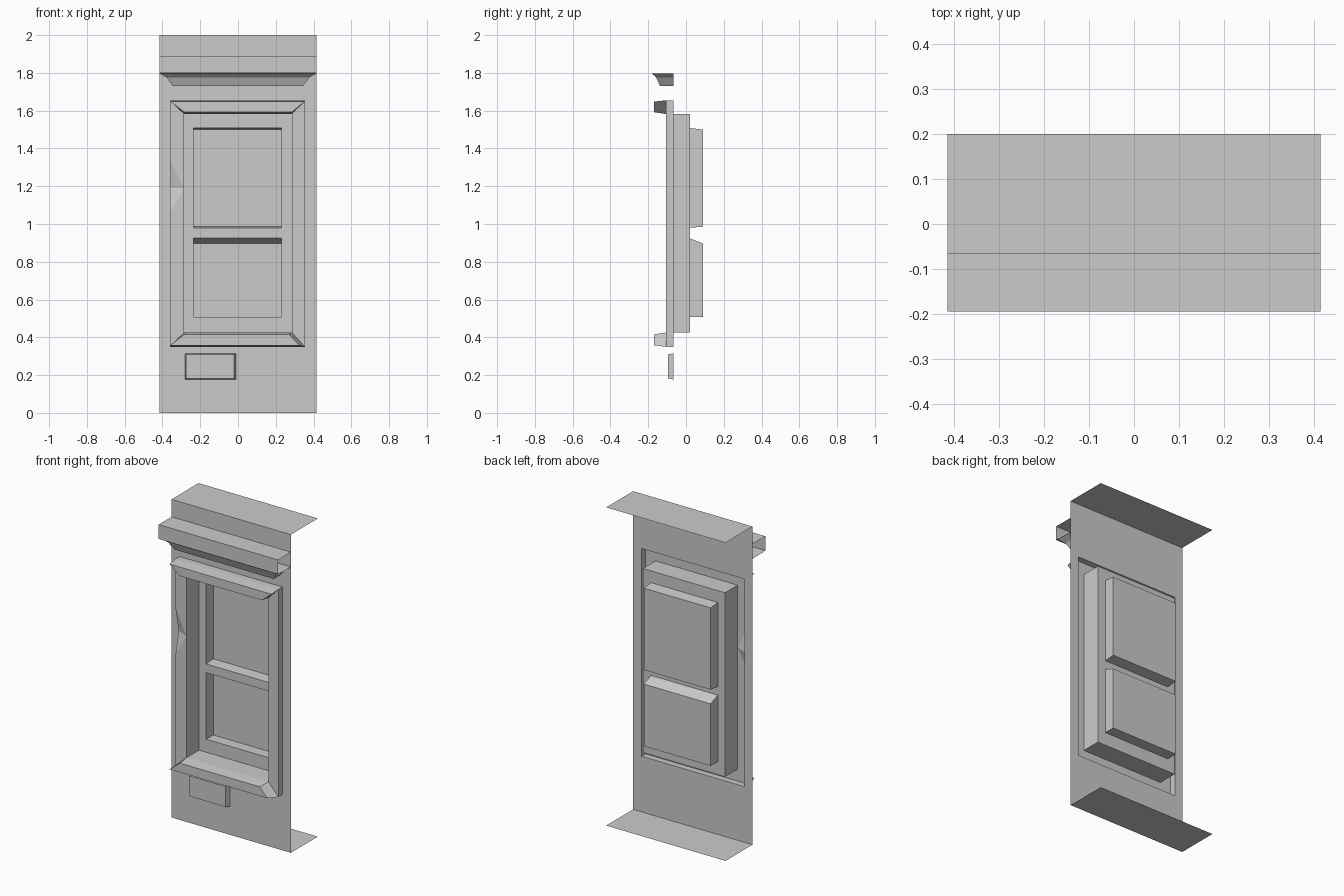
import bpy, bmesh

if "Cube" in bpy.data.objects:
    bpy.data.objects.remove(bpy.data.objects["Cube"])

W, WALL = 0.415, -0.067          # half width, wall plane
HOLE = (-0.36, 0.355, 0.35, 1.655)
INNER = (-0.285, 0.285, 0.425, 1.582)
DEEP, BACK = 0.02, 0.09          # recess back, pane back


def loft(name, rings, closed=True, cap=False):
    """Skin successive point rows; closed rings run counter-clockwise from the front."""
    bm = bmesh.new()
    rows = [[bm.verts.new(p) for p in r] for r in rings]
    n = len(rows[0])
    for a, b in zip(rows, rows[1:]):
        for i in range(n if closed else n - 1):
            j = (i + 1) % n
            f = (a[i], a[j], b[j], b[i]) if closed else (a[i], b[i], b[j], a[j])
            bm.faces.new(f)
    if cap:
        bm.faces.new(rows[-1])
    bmesh.ops.remove_doubles(bm, verts=bm.verts, dist=1e-5)
    me = bpy.data.meshes.new(name)
    bm.to_mesh(me)
    bm.free()
    ob = bpy.data.objects.new(name, me)
    bpy.context.collection.objects.link(ob)
    return ob


def rect(x0, x1, z0, z1, y):
    return [(x0, y, z0), (x1, y, z0), (x1, y, z1), (x0, y, z1)]


def strip(name, profile):
    """Full-width strip along a (y, z) profile."""
    return loft(name, [[(-W, y, z), (W, y, z)] for y, z in profile], closed=False)


# Wall sheet with window hole, plus top and bottom returns
loft("wall", [rect(-W, W, 0, 2, WALL), rect(*HOLE, WALL)])
strip("top_return", [(0.2, 2), (WALL, 2)])
strip("bottom_return", [(WALL, 0), (0.2, 0)])

# Cornice: open-ended box above a tapered moulding
strip("cornice", [(WALL, 1.89), (-0.195, 1.89), (-0.195, 1.80), (WALL, 1.797)])
levels = [(0.413, -0.18, 1.796), (0.378, -0.158, 1.776), (0.345, -0.138, 1.73)]
loft("cornice_moulding",
     [[(-h, WALL, z), (-h, y, z), (h, y, z), (h, WALL, z)] for h, y, z in levels],
     closed=False, cap=True)

# Window frame and recess, with a dent in the left side
def dented(box, y, zs, ymid=None):
    x0 = box[0]
    mid = y if ymid is None else ymid
    return rect(*box, y) + [(x0, y, zs[0]), (x0, mid, zs[1]), (x0, y, zs[2])]


dent, flat = (1.34, 1.19, 1.06), (1.19, 1.19, 1.19)
loft("window_frame", [
    dented(HOLE, WALL, dent),
    dented(HOLE, -0.105, dent, -0.075),
    dented(INNER, -0.105, flat),
    dented(INNER, DEEP, flat)])

# Thick mitred bars over the frame top and bottom (bottom right corner chipped)
def bar(name, base, front):
    loft(name, [[(x, -0.105, z) for x, z in base],
                [(x, -0.17, z) for x, z in front]], cap=True)


bar("top_bar", [(-0.285, 1.582), (0.285, 1.582), (0.355, 1.655), (-0.36, 1.655)],
    [(-0.285, 1.592), (0.285, 1.592), (0.352, 1.648), (-0.357, 1.648)])
bar("bottom_bar", [(-0.36, 0.35), (0.355, 0.35), (0.285, 0.425), (-0.285, 0.425)],
    [(-0.357, 0.358), (0.325, 0.358), (0.27, 0.416), (-0.285, 0.416)])

# Recess back with two openings
xs = (-0.285, -0.235, 0.23, 0.285)
zs = (0.425, 0.507, 0.925, 0.98, 1.508, 1.582)
for k in range(5):
    for i in range(3):
        if i == 1 and k in (1, 3):
            continue
        loft("recess_back", [rect(xs[i], xs[i + 1], zs[k], zs[k + 1], DEEP)], cap=True)

# Sunken panes with sloping heads
loft("lower_pane", [rect(-0.235, 0.23, 0.507, 0.925, DEEP),
                    rect(-0.235, 0.23, 0.507, 0.897, BACK)], cap=True)
loft("upper_pane", [rect(-0.235, 0.23, 0.98, 1.508, DEEP),
                    rect(-0.235, 0.23, 0.986, 1.5, BACK)], cap=True)

# Small plaque below the window
loft("plaque", [rect(-0.28, -0.01, 0.177, 0.315, WALL),
                rect(-0.275, -0.02, 0.182, 0.31, -0.094)], cap=True)
